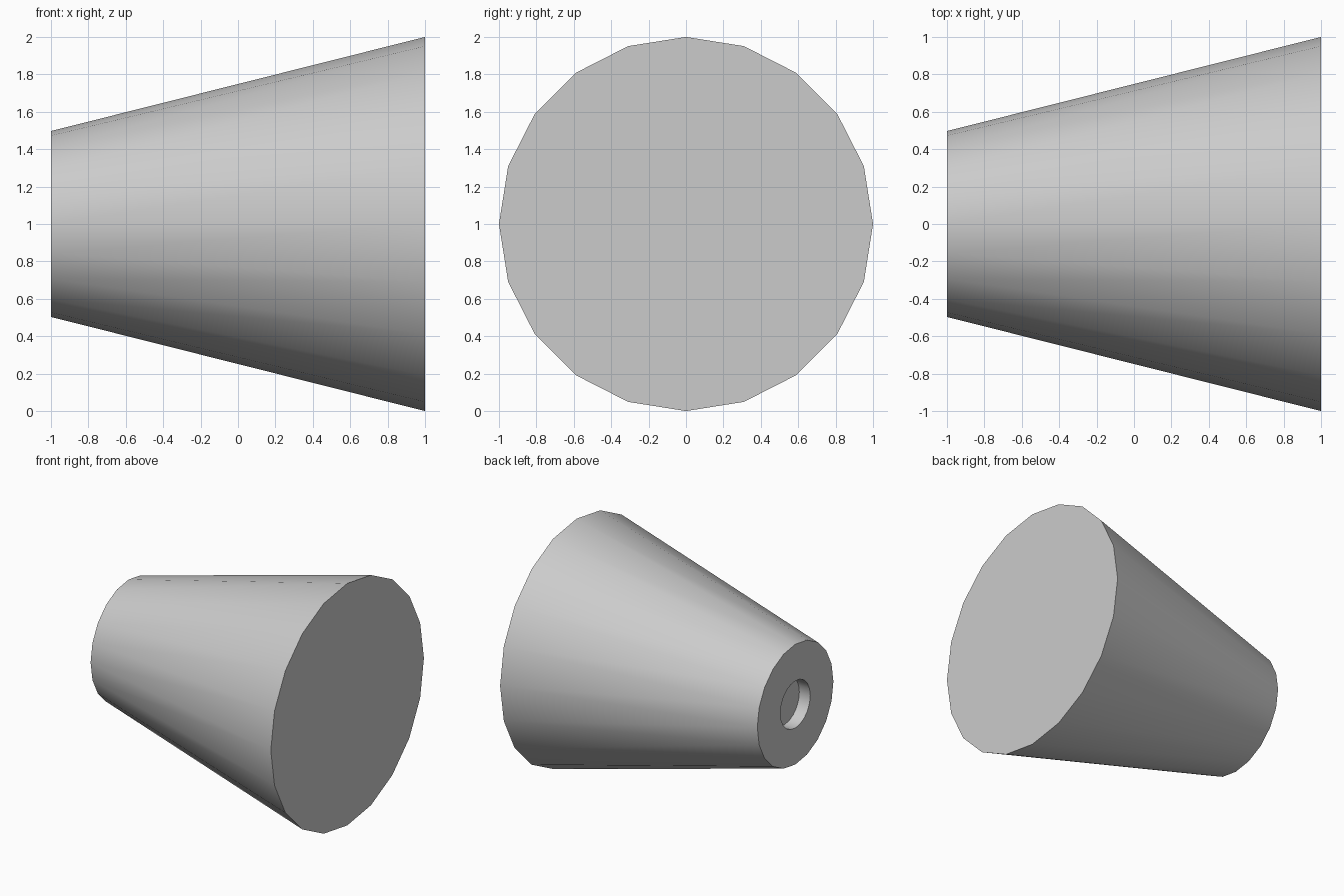
import bpy, bmesh
from math import sin, cos, pi, radians

if "Cube" in bpy.data.objects:
    bpy.data.objects.remove(bpy.data.objects["Cube"])

SIDES = 20
# Profile along x: (x, radius), from wide closed end to the floor of the socket
PROFILE = [(1.0, 1.0), (-1.0, 0.497), (-1.0, 0.195), (-0.9, 0.195)]


def ring(bm, x, r):
    return [bm.verts.new((x, r * cos(2 * pi * i / SIDES), 1 + r * sin(2 * pi * i / SIDES)))
            for i in range(SIDES)]


# Tapered body with a shallow round socket in the narrow end
bm = bmesh.new()
rings = [ring(bm, x, r) for x, r in PROFILE]
for a, b in zip(rings, rings[1:]):
    for i in range(SIDES):
        j = (i + 1) % SIDES
        bm.faces.new((a[i], a[j], b[j], b[i]))
bm.faces.new(rings[0])
bm.faces.new(rings[-1])
bmesh.ops.recalc_face_normals(bm, faces=bm.faces)

mesh = bpy.data.meshes.new("tapered_body")
bm.to_mesh(mesh)
bm.free()
body = bpy.data.objects.new("tapered_body", mesh)
bpy.context.collection.objects.link(body)

# Smooth sides, crisp rims
bpy.context.view_layer.objects.active = body
body.select_set(True)
bpy.ops.object.shade_smooth_by_angle(angle=radians(30))
